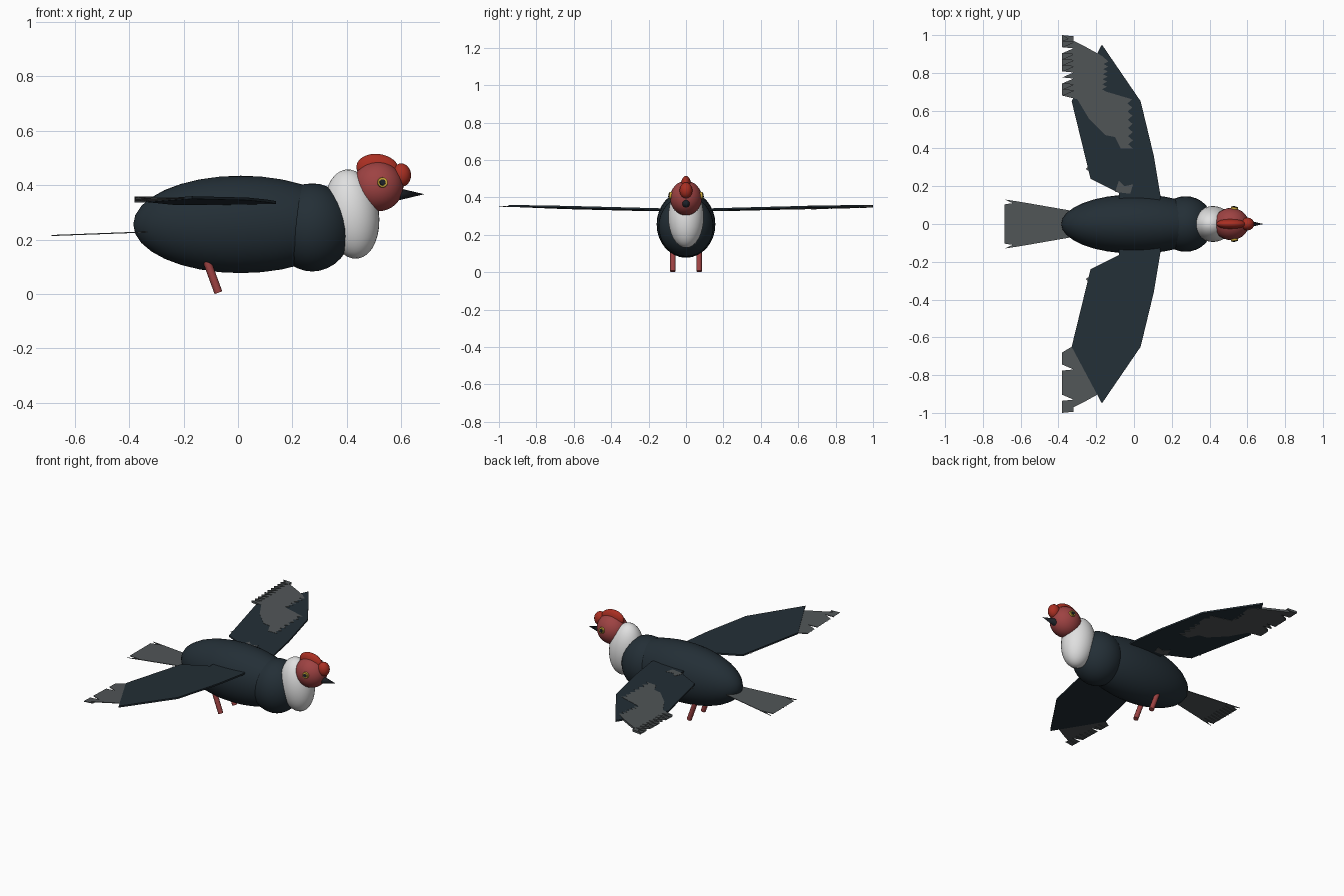
import bpy, bmesh, math
from mathutils import Vector

if "Cube" in bpy.data.objects:
    bpy.data.objects.remove(bpy.data.objects["Cube"])


def material(name, rgb):
    m = bpy.data.materials.new(name)
    m.diffuse_color = (*rgb, 1)
    m.use_nodes = True
    m.node_tree.nodes["Principled BSDF"].inputs["Base Color"].default_value = m.diffuse_color
    return m


NAVY = material("dark plumage", (0.017, 0.028, 0.037))
GREY = material("grey feathers", (0.082, 0.092, 0.096))
WHITE = material("white neck", (0.74, 0.74, 0.74))
RED = material("head skin", (0.34, 0.055, 0.055))
COMB = material("comb red", (0.40, 0.028, 0.016))
BEAK = material("beak black", (0.012, 0.015, 0.020))
YELLOW = material("eye yellow", (0.58, 0.38, 0.04))


def finish(ob, name, mat, smooth=True):
    ob.name = name
    ob.data.materials.append(mat)
    if smooth:
        bpy.ops.object.shade_smooth_by_angle(angle=math.radians(40))
    return ob


def ellipsoid(name, loc, radii, mat, tilt=0, seg=32, rings=16):
    bpy.ops.mesh.primitive_uv_sphere_add(segments=seg, ring_count=rings, location=loc,
                                         rotation=(0, tilt, 0))
    ob = bpy.context.object
    ob.scale = radii
    return finish(ob, name, mat)


def rod(name, a, b, r1, r2, mat, sides=12):
    a, b = Vector(a), Vector(b)
    bpy.ops.mesh.primitive_cone_add(vertices=sides, radius1=r1, radius2=r2,
                                    depth=(b - a).length, location=(a + b) / 2)
    ob = bpy.context.object
    ob.rotation_euler = (b - a).to_track_quat('Z', 'Y').to_euler()
    return finish(ob, name, mat)


def teeth(a, b, n, depth):
    """Saw-tooth edge from a to b, tips on the line, notches moved by depth."""
    a, b, d = Vector(a), Vector(b), Vector(depth)
    pts = []
    for i in range(n):
        pts.append(a.lerp(b, i / (n - 1)))
        if i < n - 1:
            pts.append(a.lerp(b, (i + 0.5) / (n - 1)) + d)
    return [tuple(p) for p in pts]


def plate(name, outline, height, thick, mat, side=1):
    """Thin sheet with the given outline; height(x, y) is its middle level."""
    bm = bmesh.new()
    top = [bm.verts.new((x, side * y, height(x, y) + thick / 2)) for x, y in outline]
    low = [bm.verts.new((x, side * y, height(x, y) - thick / 2)) for x, y in outline]
    bm.faces.new(top)
    bm.faces.new(low[::-1])
    n = len(top)
    for i in range(n):
        j = (i + 1) % n
        bm.faces.new((top[j], top[i], low[i], low[j]))
    bmesh.ops.triangulate(bm, faces=[f for f in bm.faces if len(f.verts) > 4])
    bmesh.ops.recalc_face_normals(bm, faces=bm.faces)
    me = bpy.data.meshes.new(name)
    bm.to_mesh(me)
    bm.free()
    ob = bpy.data.objects.new(name, me)
    bpy.context.collection.objects.link(ob)
    return finish(ob, name, mat, smooth=False)


# Body, breast, neck and head
ellipsoid("body", (0.01, 0, 0.256), (0.395, 0.157, 0.179), NAVY)
ellipsoid("breast", (0.273, 0, 0.245), (0.147, 0.147, 0.162), NAVY)
ellipsoid("neck", (0.418, 0, 0.294), (0.10, 0.095, 0.165), WHITE, tilt=-0.14)
ellipsoid("head", (0.514, 0, 0.396), (0.094, 0.085, 0.092), RED)

# Comb and beak
ellipsoid("comb_crown", (0.513, 0, 0.462), (0.078, 0.028, 0.053), COMB, tilt=0.12, seg=24)
ellipsoid("comb_front", (0.600, 0, 0.437), (0.036, 0.034, 0.043), COMB, seg=24)
rod("beak", (0.575, 0, 0.367), (0.685, 0, 0.367), 0.026, 0.0, BEAK, 16)

# Wing sheet rises gently toward the tip
def wing_level(x, y):
    return 0.334 + 0.024 * (y - 0.15) / 0.8 + 0.02 * x


def feather_level(x, y):
    return 0.334 + 0.018 * (y - 0.15) / 0.8


wing = [(0.135, 0.08), (0.14, 0.15), (0.105, 0.36), (0.035, 0.65), (-0.17, 0.95),
        (-0.33, 0.65), (-0.23, 0.24), (-0.08, 0.165), (-0.08, 0.08)]
tip_feathers = (teeth((-0.38, 0.68), (-0.38, 1.0), 11, (0.06, 0.01))
                + [(-0.26, 0.94), (-0.17, 0.89)])
tip_hidden = [(-0.20, 0.80), (-0.28, 0.62)]
patch = (teeth((-0.135, 0.86), (-0.145, 0.70), 7, (-0.025, 0))
         + teeth((-0.01, 0.66), (-0.005, 0.40), 7, (-0.025, 0))
         + [(-0.07, 0.40), (-0.10, 0.46), (-0.15, 0.47), (-0.24, 0.56), (-0.30, 0.66)])

for side, tag in ((1, "left"), (-1, "right")):
    plate("wing_" + tag, wing, wing_level, 0.010, NAVY, side)
    # Eyes: raised ring with a dark pupil
    y = side
    rod("eye_" + tag, (0.53, y * 0.070, 0.409), (0.532, y * 0.090, 0.411),
        0.021, 0.018, YELLOW, 20)
    rod("pupil_" + tag, (0.531, y * 0.086, 0.410), (0.532, y * 0.093, 0.411),
        0.012, 0.011, BEAK, 16)
    # Legs slant back from foot to belly
    rod("leg_" + tag, (-0.072, y * 0.07, 0.005), (-0.125, y * 0.07, 0.15),
        0.015, 0.015, RED, 10)

# Wing tip feathers: tucked into one wing, showing through the other
plate("tip_feathers_right", tip_feathers + tip_hidden, wing_level, 0.004, GREY, -1)
plate("tip_feathers_left", tip_feathers + patch, wing_level, 0.013, GREY, 1)
plate("covert_left", [(-0.10, 0.17), (-0.02, 0.16), (-0.005, 0.21), (-0.05, 0.20),
                      (-0.08, 0.23)], wing_level, 0.013, GREY, 1)
# Stray rear feathers by the wing root
for side, tag in ((1, "left"), (-1, "right")):
    plate("root_feather_" + tag, [(-0.255, 0.29), (-0.22, 0.27), (-0.22, 0.33)],
          wing_level, 0.004, GREY, side)

# Tail fan
tail = teeth((-0.685, 0.13), (-0.685, -0.13), 11, (0.085, 0)) + [(-0.33, -0.07), (-0.33, 0.07)]
plate("tail", tail, lambda x, y: 0.228 + 0.037 * (x + 0.34), 0.004, GREY)
